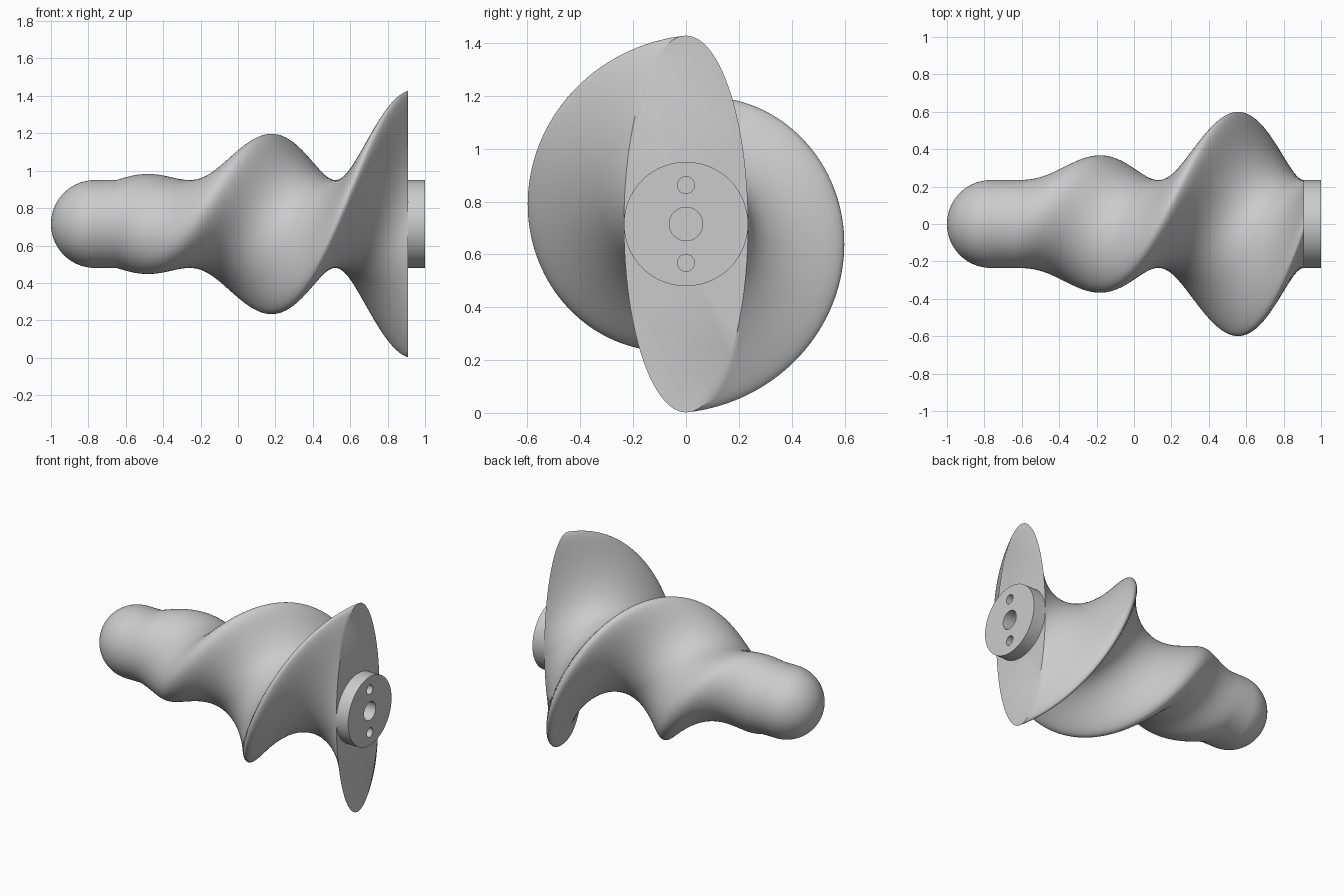
import bpy
import bmesh
from math import sin, cos, pi, radians

cube = bpy.data.objects.get("Cube")
if cube:
    bpy.data.objects.remove(cube, do_unlink=True)

AXIS_Z = 0.715                   # height of the screw axis
R = 0.235                        # core radius
TIP = 0.713                      # long half-axis at the wide end
START, END = -0.65, 0.91         # extent of the twisted part
SIDES, STEPS, NOSE = 144, 150, 20

grey = bpy.data.materials.new("grey")
grey.use_nodes = True
colour = (0.6, 0.6, 0.6, 1)
grey.diffuse_color = colour
grey.node_tree.nodes["Principled BSDF"].inputs["Base Color"].default_value = colour


def loft(name, sections):
    """Skin elliptical sections (x, long half-axis, short half-axis, turn)."""
    bm = bmesh.new()
    rings = []
    for x, a, b, turn in sections:
        ring = []
        for i in range(SIDES):
            u = 2 * pi * i / SIDES
            p, q = a * cos(u), b * sin(u)
            ring.append(bm.verts.new((x, q * cos(turn) - p * sin(turn),
                                      AXIS_Z + p * cos(turn) + q * sin(turn))))
        rings.append(ring)
    for r0, r1 in zip(rings, rings[1:]):
        for i in range(SIDES):
            j = (i + 1) % SIDES
            bm.faces.new((r0[i], r0[j], r1[j], r1[i]))
    bm.faces.new(rings[0])
    bm.faces.new(rings[-1])
    bmesh.ops.recalc_face_normals(bm, faces=bm.faces)
    mesh = bpy.data.meshes.new(name)
    bm.to_mesh(mesh)
    bm.free()
    mesh.materials.append(grey)
    obj = bpy.data.objects.new(name, mesh)
    bpy.context.collection.objects.link(obj)
    return obj


# Rounded nose and plain shaft, then an ellipse that widens through one full turn
sections = []
for i in range(NOSE):
    a = pi / 2 * (i + 0.15) / NOSE
    sections.append((-1 + R * (1 - cos(a)), R * sin(a), R * sin(a), 2 * pi))
sections.append((-1 + R, R, R, 2 * pi))
for i in range(STEPS + 1):
    t = i / STEPS
    sections.append((START + (END - START) * t, R + (TIP - R) * t, R, 2 * pi * (1 - t)))
body = loft("screw_body", sections)

# Mounting hub on the wide end
hub = loft("mounting_hub", [(END - 0.01, R, R, 0), (1, R, R, 0)])

# Shaft bore and two pin holes
for name, dz, r in (("bore", 0, 0.063), ("upper_pin", 0.147, 0.032), ("lower_pin", -0.147, 0.032)):
    bpy.ops.mesh.primitive_cylinder_add(vertices=48, radius=r, depth=0.4,
                                        location=(1, 0, AXIS_Z + dz), rotation=(0, pi / 2, 0))
    cutter = bpy.context.object
    cutter.name = name + "_cutter"
    cutter.data.materials.append(grey)
    for obj in (body, hub):
        mod = obj.modifiers.new(name, "BOOLEAN")
        mod.operation = "DIFFERENCE"
        mod.solver = "EXACT"
        mod.object = cutter
        bpy.context.view_layer.objects.active = obj
        bpy.ops.object.modifier_apply(modifier=name)
    bpy.data.objects.remove(cutter, do_unlink=True)

# Smooth shading with crisp rims
bpy.ops.object.select_all(action="DESELECT")
for obj in (body, hub):
    obj.select_set(True)
bpy.context.view_layer.objects.active = body
bpy.ops.object.shade_smooth_by_angle(angle=radians(35))
